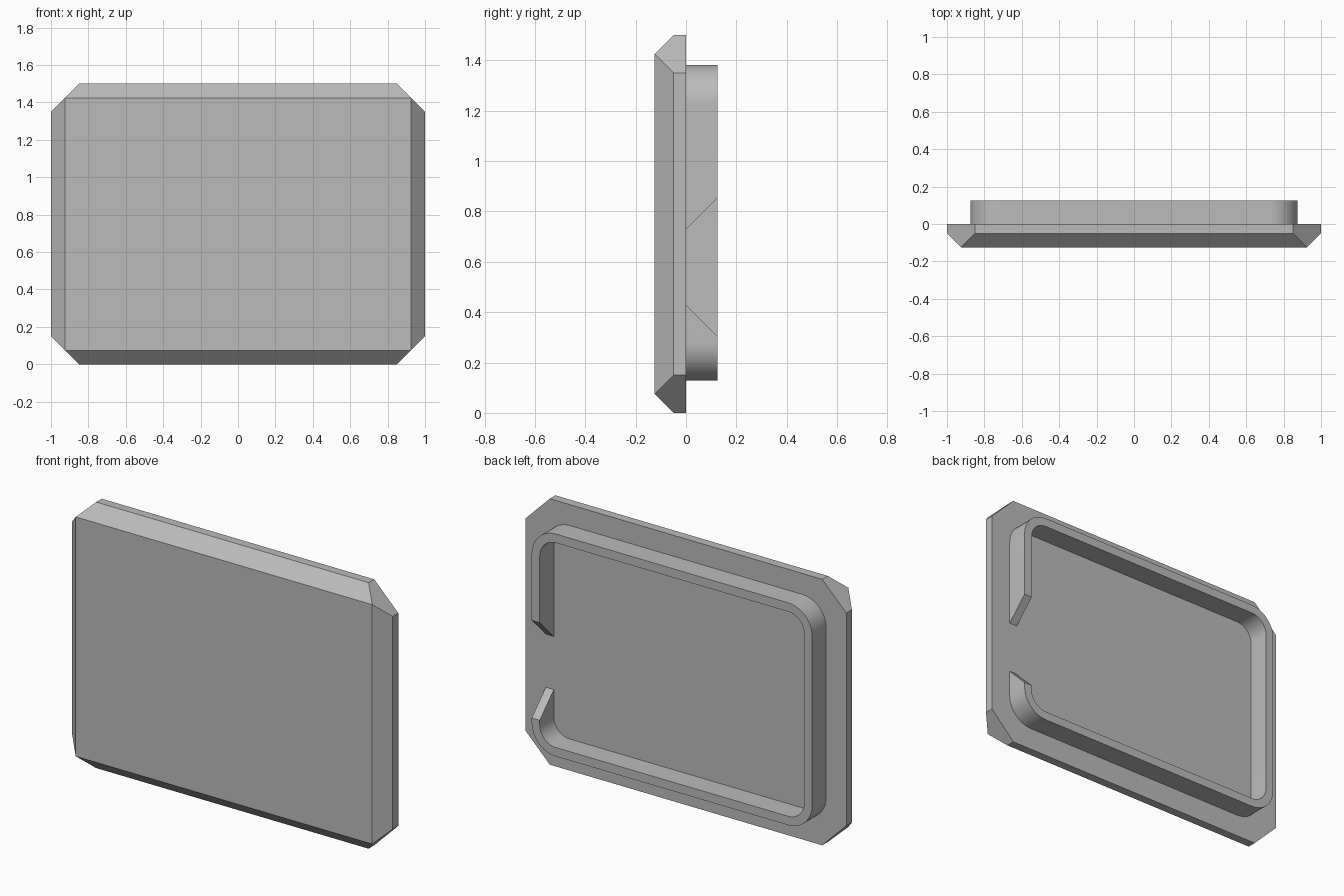
import bpy, bmesh, math

if "Cube" in bpy.data.objects:
    bpy.data.objects.remove(bpy.data.objects["Cube"])

# Single grey finish
grey = bpy.data.materials.new("plain_grey")
grey.use_nodes = True
GREY = (0.5, 0.5, 0.5, 1)
grey.diffuse_color = GREY
grey.node_tree.nodes["Principled BSDF"].inputs["Base Color"].default_value = GREY


def finish(name, bm):
    bmesh.ops.recalc_face_normals(bm, faces=bm.faces[:])
    mesh = bpy.data.meshes.new(name)
    bm.to_mesh(mesh)
    bm.free()
    mesh.materials.append(grey)
    mesh.shade_smooth()
    mesh.set_sharp_from_angle(angle=math.radians(25))
    obj = bpy.data.objects.new(name, mesh)
    bpy.context.collection.objects.link(obj)
    return obj


# Cover plate: rectangular front, clipped-corner back, bevelled between
bm = bmesh.new()
for sx in (-1, 1):
    for sz in (-1, 1):
        bm.verts.new((sx * 0.925, -0.125, 0.75 + sz * 0.675))
        for y in (-0.05, 0):
            bm.verts.new((sx * 0.85, y, 0.75 + sz * 0.75))
            bm.verts.new((sx, y, 0.75 + sz * 0.6))
bmesh.ops.convex_hull(bm, input=bm.verts[:])
bmesh.ops.dissolve_limit(bm, angle_limit=0.01, verts=bm.verts[:], edges=bm.edges[:])
finish("cover_plate", bm)

# Raised rim: rounded rectangular wall, open on one side with splayed ends
HALF_W, HALF_H, MID_Z = 0.875, 0.627, 0.755
WALL, RADIUS, SEGMENTS = 0.05, 0.15, 12
GAP_Z, GAP_HALF = 0.58, 0.15
Y_BASE, Y_TOP = -0.02, 0.125


def rim_section(bm, outer, inner, splay=0):
    points = ((outer, Y_BASE), (outer, Y_TOP), (inner, Y_TOP), (inner, Y_BASE))
    return [bm.verts.new((x, y, z + splay * y)) for (x, z), y in points]


bm = bmesh.new()


def gap_end(side):
    z = GAP_Z + side * GAP_HALF
    return rim_section(bm, (HALF_W, z), (HALF_W - WALL, z), side)


sections = [gap_end(1)]
for corner, (sx, sz) in enumerate(((1, 1), (-1, 1), (-1, -1), (1, -1))):
    cx, cz = sx * (HALF_W - RADIUS), MID_Z + sz * (HALF_H - RADIUS)
    for i in range(SEGMENTS + 1):
        a = (corner + i / SEGMENTS) * math.pi / 2
        outer, inner = [(cx + r * math.cos(a), cz + r * math.sin(a))
                        for r in (RADIUS, RADIUS - WALL)]
        sections.append(rim_section(bm, outer, inner))
sections.append(gap_end(-1))

for a, b in zip(sections, sections[1:]):
    for k in range(4):
        n = (k + 1) % 4
        bm.faces.new((a[k], a[n], b[n], b[k]))
bm.faces.new(sections[0])
bm.faces.new(sections[-1])
finish("raised_rim", bm)
